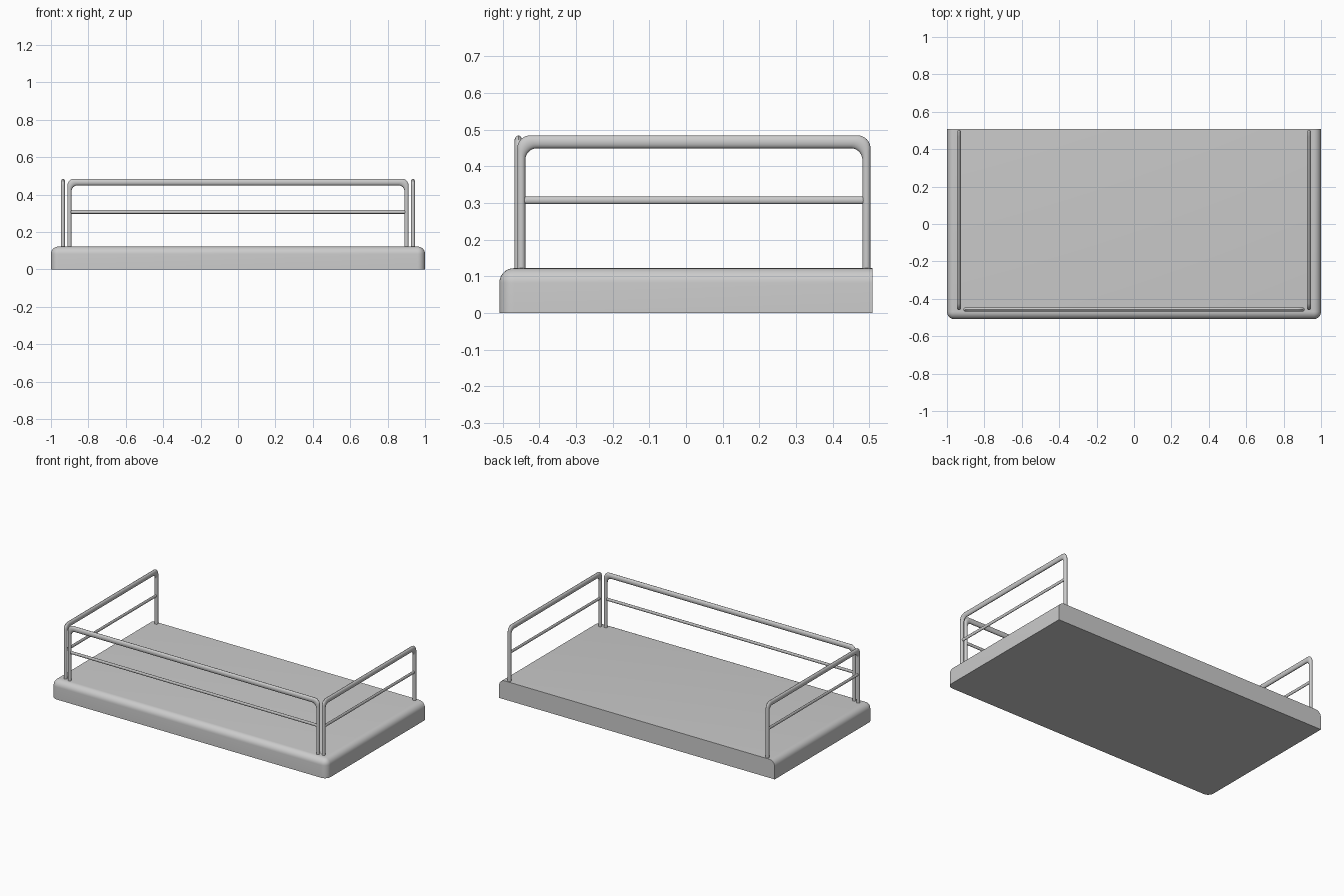
import bpy, bmesh
from math import sin, cos, pi, radians
from mathutils import Vector

if "Cube" in bpy.data.objects:
    bpy.data.objects.remove(bpy.data.objects["Cube"])


def finish(bm, name):
    bmesh.ops.recalc_face_normals(bm, faces=bm.faces[:])
    me = bpy.data.meshes.new(name)
    bm.to_mesh(me)
    bm.free()
    ob = bpy.data.objects.new(name, me)
    bpy.context.collection.objects.link(ob)
    bpy.ops.object.select_all(action='DESELECT')
    ob.select_set(True)
    bpy.context.view_layer.objects.active = ob
    bpy.ops.object.shade_smooth_by_angle(angle=radians(35))
    return ob


def skin(bm, rings):
    # tube through successive rings of points, capped at both ends
    loops = [[bm.verts.new(p) for p in r] for r in rings]
    n = len(loops[0])
    for a, b in zip(loops, loops[1:]):
        for i in range(n):
            j = (i + 1) % n
            bm.faces.new((a[i], a[j], b[j], b[i]))
    bm.faces.new(loops[0])
    bm.faces.new(loops[-1])


def arch(a0, a1, top, z0, r, steps=8):
    # upright, rounded-corner, rounded-corner, upright outline as (along, z)
    pts = [(a0, z0)]
    for ca, start in ((a0 + r, pi), (a1 - r, pi / 2)):
        for k in range(steps + 1):
            t = start - k * pi / 2 / steps
            pts.append((ca + r * cos(t), top - r + r * sin(t)))
    return pts + [(a1, z0)]


def rail(name, a0, a1, place):
    # bent tube (thicker along the top) plus a thin middle bar
    bm = bmesh.new()
    n, half, post = 16, 0.011, 0.022
    angles = [2 * pi * i / n for i in range(n)]
    outer = arch(a0, a1, 0.484, 0.11, 0.035)
    inner = arch(a0 + post, a1 - post, 0.449, 0.11, 0.032)
    rings = []
    for o, i in zip(outer, inner):
        o, i = Vector(o), Vector(i)
        mid, rad = (o + i) / 2, (o - i) / 2
        rings.append([place(*(mid + rad * cos(t)), half * sin(t)) for t in angles])
    skin(bm, rings)
    skin(bm, [[place(a, 0.307 + 0.01 * cos(t), 0.0065 * sin(t)) for t in angles]
              for a in (a0 + post / 2, a1 - post / 2)])
    return finish(bm, name)


# platform: top and front corners rounded, back and underside square
bm = bmesh.new()
bmesh.ops.create_cube(bm, size=1)
for v in bm.verts:
    v.co = (v.co.x * 2, v.co.y * 1.018, (v.co.z + 0.5) * 0.122)
edges = []
for e in bm.edges:
    m = (e.verts[0].co + e.verts[1].co) / 2
    top, front, side = m.z > 0.1, m.y < -0.4, abs(m.x) > 0.9
    if (top and (front or side)) or (front and side and m.z > 0.01):
        edges.append(e)
bmesh.ops.bevel(bm, geom=edges, offset=0.04, offset_type='OFFSET', segments=8,
                profile=0.5, affect='EDGES')
finish(bm, "platform")

# guard rails
rail("front_rail", -0.912, 0.912, lambda a, z, d: (a, -0.457 + d, z))
for name, x in (("left_rail", -0.936), ("right_rail", 0.936)):
    rail(name, -0.460, 0.503, lambda a, z, d: (x + d, a, z))
